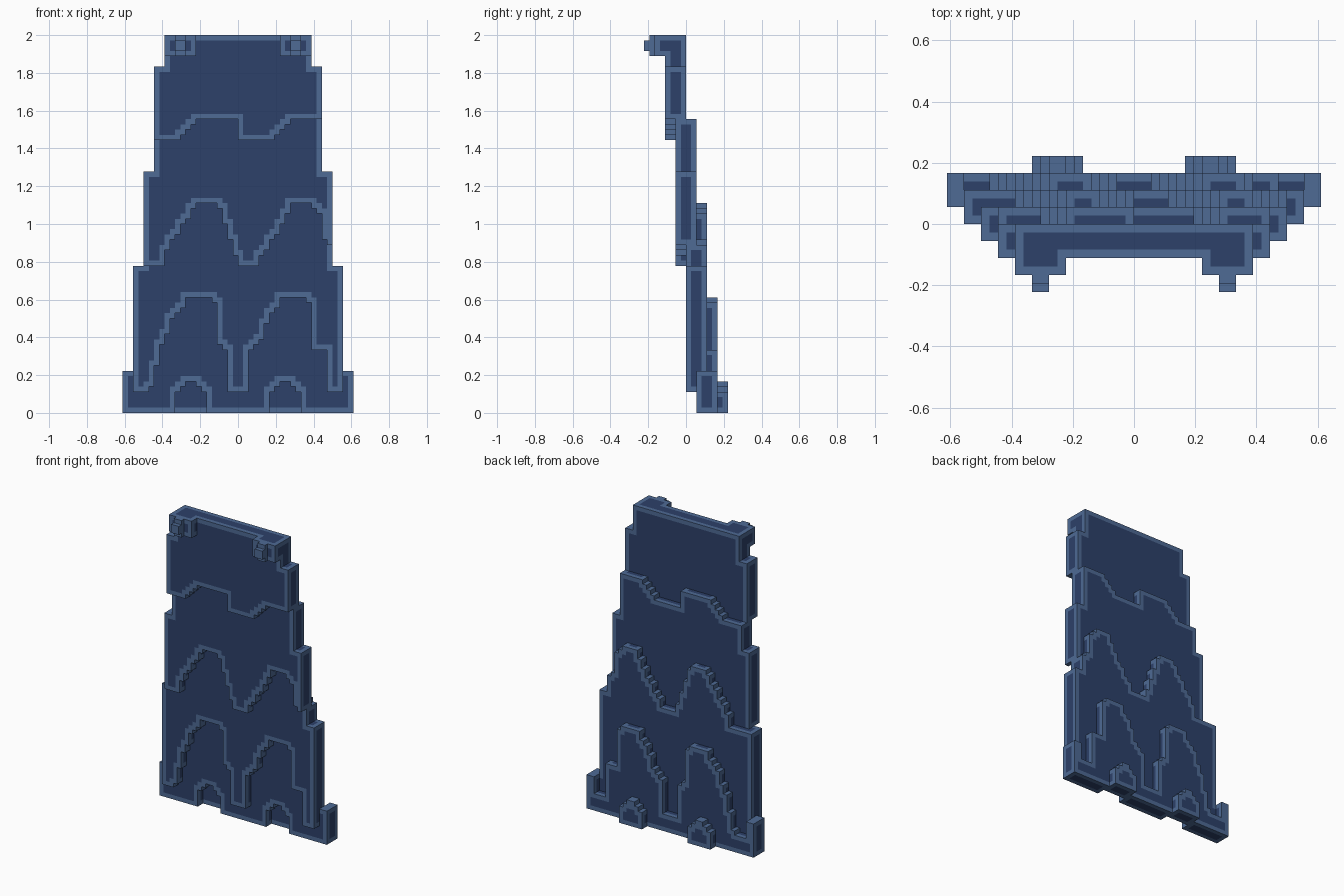
import bpy
import bmesh
from math import floor

cube = bpy.data.objects.get("Cube")
if cube:
    bpy.data.objects.remove(cube, do_unlink=True)

CELL = 1 / 36  # edge of one block


def make_material(name, rgb):
    mat = bpy.data.materials.new(name)
    mat.use_nodes = True
    colour = (*rgb, 1)
    mat.diffuse_color = colour
    mat.node_tree.nodes["Principled BSDF"].inputs["Base Color"].default_value = colour
    return mat


MATERIALS = [make_material("navy cloth", (0.026, 0.052, 0.142)),
             make_material("faded blue edge", (0.077, 0.145, 0.300))]

# Wavy fold lines across the cloth, as (x, z) points in blocks
FOLD_1 = [(-22, 52), (-11, 52), (-7, 56), (0, 56), (.01, 52), (7, 52),
          (10, 56), (22, 56)]
FOLD_2 = [(-22, 28), (-14.5, 28), (-14, 30.5), (-12.6, 33), (-10, 36.5),
          (-8.6, 39), (-7.2, 40), (-4, 40), (-3.2, 39), (-2.3, 35.5),
          (-1.2, 32), (0, 28.5), (.5, 28), (3.2, 28), (4.7, 30), (6.8, 33),
          (8.8, 36), (9.7, 39), (10, 40), (14, 40), (15.5, 37.5), (16, 33),
          (18, 32), (22, 32)]
FOLD_3 = [(-22, 8), (-20.01, 8), (-20, 4), (-17, 4), (-16, 6.5), (-15, 11.5),
          (-14, 13.5), (-12.6, 17.5), (-10.4, 20), (-9.7, 22), (-5.2, 22),
          (-4.1, 20), (-3.9, 13), (-2, 11), (-1.6, 4), (1.5, 4), (2, 11),
          (4.5, 14), (5.6, 17.5), (7.6, 20), (8.5, 22), (12.2, 22), (14, 20),
          (14.2, 12.5), (16.5, 11.5), (16.6, 4), (20, 4), (20.01, 8), (22, 8)]
FOLD_4 = [(-22, 0), (-12.01, 0), (-12, 3), (-9.6, 6), (-8.4, 6), (-6, 3),
          (-5.99, 0), (5.99, 0), (6, 3), (8.4, 6), (9.6, 6), (12, 3),
          (12.01, 0), (22, 0)]
FOLDS = [FOLD_1, FOLD_2, FOLD_3, FOLD_4]

# Panels from top to bottom, each set further back than the one above
PANELS = ["collar_panel", "upper_panel", "middle_panel", "lower_panel", "hem_folds"]
# Half width of the cloth up to each height
WIDTHS = [(8, 22), (28, 20), (46, 18), (66, 16), (72, 14)]


def height_at(points, x):
    for (x0, z0), (x1, z1) in zip(points, points[1:]):
        if x0 <= x <= x1:
            return floor(z0 + (z1 - z0) * (x - x0) / (x1 - x0) + 0.5)
    return points[-1][1]


solid = {}  # block position -> part name


def fill(name, xs, ys, zs):
    for x in range(*xs):
        for y in range(*ys):
            for z in range(*zs):
                solid[x, y, z] = name


# Cloth panels, four blocks thick
for x in range(-22, 22):
    lines = [height_at(fold, x + 0.5) for fold in FOLDS]
    for z in range(72):
        half = next(w for top, w in WIDTHS if z < top)
        if -half <= x < half:
            panel = sum(z < line for line in lines)
            back = -4 + 2 * panel
            fill(PANELS[panel], (x, x + 1), (back, back + 4), (z, z + 1))

# Shoulder clasps on the front of the collar
for side, name in ((-1, "right_clasp"), (1, "left_clasp")):
    for (x0, x1), ys, zs in (((8, 14), (-6, -4), (68, 72)),
                             ((10, 12), (-7, -6), (68, 72)),
                             ((10, 12), (-8, -7), (69, 71))):
        xs = (x0, x1) if side > 0 else (-x1, -x0)
        fill(name, xs, ys, zs)


def shifted(p, axis, amount):
    q = list(p)
    q[axis] += amount
    return tuple(q)


def is_worn(p, u, v):
    """True where a face touches an outer edge within its own plane."""
    return any(shifted(shifted(p, u, a), v, b) not in solid
               for a in (-1, 0, 1) for b in (-1, 0, 1))


def build_part(name):
    bm = bmesh.new()
    corners = {}

    def corner(p):
        if p not in corners:
            corners[p] = bm.verts.new([c * CELL for c in p])
        return corners[p]

    for p, owner in solid.items():
        if owner != name:
            continue
        for axis in range(3):
            u, v = (axis + 1) % 3, (axis + 2) % 3
            for step in (-1, 1):
                if shifted(p, axis, step) in solid:
                    continue
                base = shifted(p, axis, max(step, 0))
                quad = [shifted(shifted(base, u, a), v, b)
                        for a, b in ((0, 0), (1, 0), (1, 1), (0, 1))]
                if step < 0:
                    quad.reverse()
                face = bm.faces.new([corner(q) for q in quad])
                face.material_index = int(is_worn(p, u, v))
    mesh = bpy.data.meshes.new(name)
    bm.to_mesh(mesh)
    bm.free()
    for mat in MATERIALS:
        mesh.materials.append(mat)
    bpy.context.collection.objects.link(bpy.data.objects.new(name, mesh))


for part in PANELS + ["left_clasp", "right_clasp"]:
    build_part(part)
